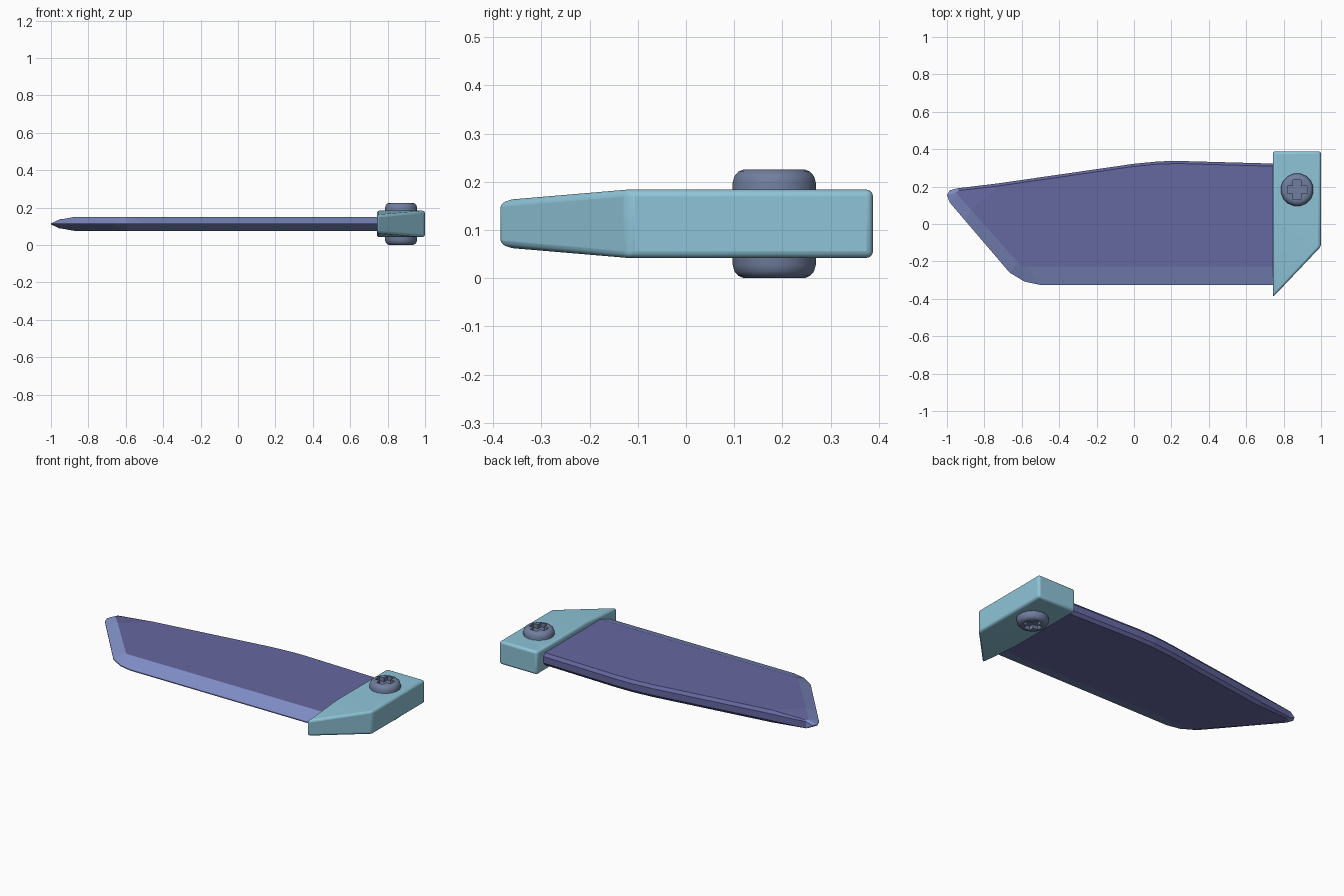
import bpy, bmesh, math

cube = bpy.data.objects.get("Cube")
if cube:
    bpy.data.objects.remove(cube, do_unlink=True)

MID = 0.113  # height of the symmetry plane


def material(name, rgb):
    m = bpy.data.materials.new(name)
    m.use_nodes = True
    col = tuple(((c / 255 + 0.055) / 1.055) ** 2.4 for c in rgb) + (1,)
    m.diffuse_color = col
    m.node_tree.nodes["Principled BSDF"].inputs["Base Color"].default_value = col
    return m


purple = material("blade purple", (101, 103, 160))
periwinkle = material("edge periwinkle", (130, 144, 200))
teal = material("guard light teal", (142, 196, 216))
slate = material("screw slate", (112, 126, 158))


def finish(name, bm, mats):
    bmesh.ops.recalc_face_normals(bm, faces=bm.faces)
    me = bpy.data.meshes.new(name)
    bm.to_mesh(me)
    bm.free()
    ob = bpy.data.objects.new(name, me)
    ob.location.z = MID
    bpy.context.collection.objects.link(ob)
    for m in mats:
        me.materials.append(m)
    return ob


def smooth(ob, angle):
    bpy.ops.object.select_all(action="DESELECT")
    ob.select_set(True)
    bpy.context.view_layer.objects.active = ob
    bpy.ops.object.shade_smooth_by_angle(angle=math.radians(angle))


def ring(bm, pts):
    return [bm.verts.new(p) for p in pts]


def bridge(bm, a, b):
    n = len(a)
    return [bm.faces.new((a[i], a[(i + 1) % n], b[(i + 1) % n], b[i])) for i in range(n)]


# Blade: outer rim and inner flat outline, mirrored above and below
EDGE, SPINE, FLAT, TIP = 0.003, 0.02, 0.038, 0.025
rim = [(0.78, -0.325), (-0.505, -0.325), (-0.585, -0.308), (-0.665, -0.26),
       (-0.9, 0.015), (-0.985, 0.115), (-1, 0.155), (-0.985, 0.18), (-0.95, 0.19),
       (-0.72, 0.218), (0, 0.322), (0.135, 0.335), (0.24, 0.337), (0.78, 0.322)]
flat = [(0.78, -0.228), (-0.57, -0.228), (-0.6, -0.228), (-0.62, -0.206),
        (-0.87, 0.075), (-0.943, 0.157), (-0.952, 0.167), (-0.95, 0.173), (-0.935, 0.179)]
flat += [(x, y - 0.014) for x, y in rim[9:]]
bm = bmesh.new()
rims = []
for s in (1, -1):
    outer = ring(bm, [(x, y, s * (EDGE if i < 8 else SPINE)) for i, (x, y) in enumerate(rim)])
    inner = ring(bm, [(x, y, s * (TIP if 5 <= i <= 8 else FLAT)) for i, (x, y) in enumerate(flat)])
    bm.faces.new(inner[:5] + inner[9:])
    bm.faces.new(inner[4:10])
    for i, f in enumerate(bridge(bm, outer, inner)):
        f.material_index = 1 if i < 8 else 0
    rims.append(outer)
for i, f in enumerate(bridge(bm, *rims)):
    f.material_index = 1 if i < 8 else 0
finish("blade", bm, [purple, periwinkle])

# Guard: block with a slanted, thinning front corner
outline = [(0.742, 0.388), (1, 0.388), (1, -0.12), (0.742, -0.392), (0.742, -0.11)]
bm = bmesh.new()
sides = []
for s in (1, -1):
    r = ring(bm, [(x, y, s * (0.048 if y < -0.3 else 0.071)) for x, y in outline])
    bm.faces.new((r[0], r[1], r[2], r[4]))
    bm.faces.new((r[2], r[3], r[4]))
    sides.append(r)
bridge(bm, *sides)
guard = finish("guard", bm, [teal])
bev = guard.modifiers.new("rounding", "BEVEL")
bev.width = 0.014
bev.segments = 3
bev.limit_method = "ANGLE"
smooth(guard, 35)

# Screw: rounded drum through the guard
CX, CY, R, H = 0.872, 0.183, 0.088, 0.113
profile = [(0.064, H), (0.076, H - 0.005), (0.084, H - 0.014), (R, H - 0.028)]
profile += [(r, -z) for r, z in reversed(profile)]
bm = bmesh.new()
N = 16
rings = []
for r, z in profile:
    turn = [2 * math.pi * (i + 0.5) / N for i in range(N)]
    rings.append(ring(bm, [(CX + r * math.cos(a), CY + r * math.sin(a), z) for a in turn]))
for a, b in zip(rings, rings[1:]):
    bridge(bm, a, b)
bm.faces.new(rings[0])
bm.faces.new(rings[-1])
screw = finish("screw", bm, [slate])

# Cross-shaped slots cut in both screw heads
L, W = 0.052, 0.021
arm = [(L, -W), (L, W), (W, W)]
bm = bmesh.new()
for s in (1, -1):
    pts = []
    for k in range(4):
        c, d = round(math.cos(k * math.pi / 2)), round(math.sin(k * math.pi / 2))
        pts += [(CX + x * c - y * d, CY + x * d + y * c) for x, y in arm]
    low = ring(bm, [(x, y, s * (H - 0.025)) for x, y in pts])
    top = ring(bm, [(x, y, s * (H + 0.03)) for x, y in pts])
    bm.faces.new(low)
    bm.faces.new(top)
    bridge(bm, low, top)
cutter = finish("slot_cutter", bm, [slate])
cutter.hide_render = True
cut = screw.modifiers.new("slots", "BOOLEAN")
cut.operation = "DIFFERENCE"
cut.solver = "EXACT"
cut.object = cutter
smooth(screw, 40)
bpy.ops.object.modifier_apply(modifier="slots")
bpy.data.objects.remove(cutter, do_unlink=True)
